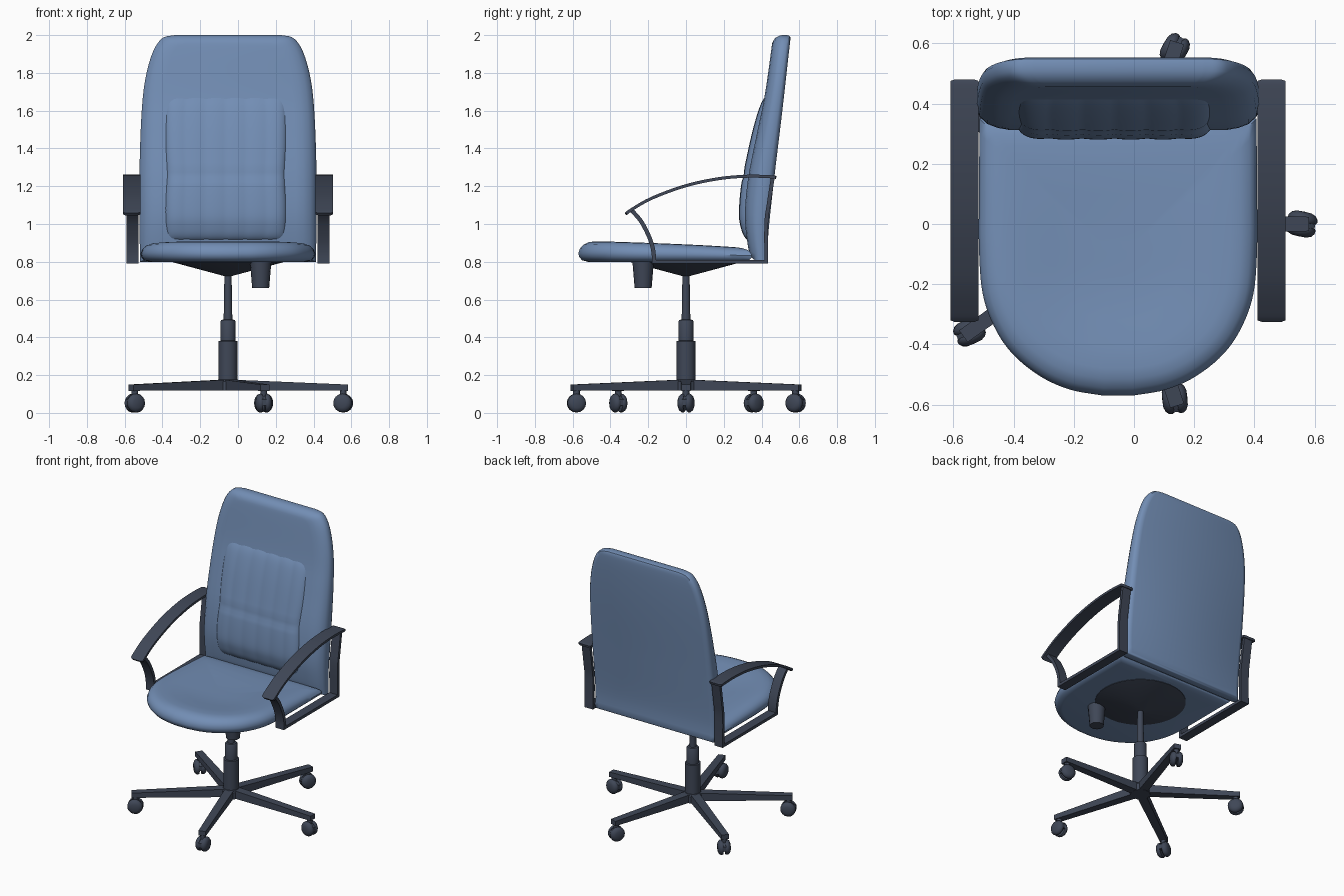
import bpy, bmesh, math
from mathutils import Matrix, Vector

if "Cube" in bpy.data.objects:
    bpy.data.objects.remove(bpy.data.objects["Cube"])

CX = -0.053  # chair axis in x


def material(name, rgb):
    m = bpy.data.materials.new(name)
    m.diffuse_color = (*rgb, 1)
    m.use_nodes = True
    m.node_tree.nodes["Principled BSDF"].inputs["Base Color"].default_value = m.diffuse_color
    return m


BLUE = material("blue_fabric", (0.17, 0.27, 0.46))
DARK = material("dark_plastic", (0.05, 0.063, 0.095))


def build(name, verts, faces, mat, angle=40):
    me = bpy.data.meshes.new(name)
    me.from_pydata([tuple(v) for v in verts], [], faces)
    bm = bmesh.new()
    bm.from_mesh(me)
    bmesh.ops.remove_doubles(bm, verts=bm.verts, dist=1e-5)
    bmesh.ops.recalc_face_normals(bm, faces=bm.faces)
    bm.to_mesh(me)
    bm.free()
    me.materials.append(mat)
    ob = bpy.data.objects.new(name, me)
    bpy.context.collection.objects.link(ob)
    bpy.ops.object.select_all(action='DESELECT')
    ob.select_set(True)
    bpy.context.view_layer.objects.active = ob
    bpy.ops.object.shade_smooth_by_angle(angle=math.radians(angle))
    return ob


def smooth(pts, n=5):
    """Catmull-Rom curve through 2D points."""
    p = [Vector(q) for q in pts]
    p = [2 * p[0] - p[1]] + p + [2 * p[-1] - p[-2]]
    out = []
    for i in range(1, len(p) - 2):
        a, b, c, d = p[i - 1:i + 3]
        for k in range(n):
            t = k / n
            out.append(0.5 * (2 * b + (c - a) * t + (2 * a - 5 * b + 4 * c - d) * t * t
                              + (3 * b - a - 3 * c + d) * t ** 3))
    return out + [p[-2]]


def curve(pts):
    """Smoothed lookup function s -> value from (s, value) points."""
    q = smooth(pts, 8)

    def f(s):
        if s <= q[0].x:
            return q[0].y
        for a, b in zip(q, q[1:]):
            if s <= b.x:
                return a.y + (b.y - a.y) * (s - a.x) / (b.x - a.x)
        return q[-1].y
    return f


def slab(name, outline, layers, lo, hi, place, s_ratio, mat):
    """Padded panel: (half width, s) outline, layers of (inset, depth fraction)."""
    n = len(outline)
    W = max(o[0] for o in outline)
    s0, s1 = outline[0][1], outline[-1][1]
    c, H = (s0 + s1) / 2, abs(s1 - s0) / 2
    verts, faces = [], []
    for ins, t in layers:
        row = []
        for w, s in outline:
            s = c + (s - c) * (1 - ins * s_ratio / H)
            row.append((w * (1 - ins / W), s, lo(s) + (hi(s) - lo(s)) * t))
        verts += [place(*r) for r in row] + [place(-w, s, d) for w, s, d in reversed(row)]
    m = 2 * n
    for k in range(len(layers) - 1):
        for i in range(m):
            j = (i + 1) % m
            faces.append((k * m + i, k * m + j, k * m + m + j, k * m + m + i))
    for base in (0, (len(layers) - 1) * m):
        for i in range(n - 1):
            faces.append((base + i, base + i + 1, base + m - 2 - i, base + m - 1 - i))
    return build(name, verts, faces, mat)


def lathe(name, profile, mat, matrix, segs=20):
    verts, faces = [], []
    for r, z in profile:
        for i in range(segs):
            a = math.tau * i / segs
            verts.append(matrix @ Vector((r * math.cos(a), r * math.sin(a), z)))
    for k in range(len(profile) - 1):
        for i in range(segs):
            j = (i + 1) % segs
            faces.append((k * segs + i, k * segs + j, (k + 1) * segs + j, (k + 1) * segs + i))
    return build(name, verts, faces, mat)


def beam(name, matrix, ends):
    """Tapered box along x from two (x, half width, z0, z1) ends."""
    verts = [matrix @ Vector((r, s * w, z)) for r, w, z0, z1 in ends
             for s, z in ((-1, z0), (1, z0), (1, z1), (-1, z1))]
    faces = [(i, (i + 1) % 4, (i + 1) % 4 + 4, i + 4) for i in range(4)] + [(0, 1, 2, 3), (4, 5, 6, 7)]
    return build(name, verts, faces, DARK)


def strip(name, path, x, width, thick, taper=0):
    """Flat strap following a (y, z) path."""
    verts, faces, n = [], [], len(path)
    for i, p in enumerate(path):
        d = (path[min(i + 1, n - 1)] - path[max(i - 1, 0)]).normalized()
        off = Vector((-d.y, d.x)) * thick / 2
        w = width / 2 - (taper if i in (0, n - 1) else 0)
        for sx, so in ((-1, -1), (1, -1), (1, 1), (-1, 1)):
            q = p + off * so
            verts.append((x + sx * w, q.x, q.y))
    for i in range(n - 1):
        for k in range(4):
            l = (k + 1) % 4
            faces.append((4 * i + k, 4 * i + l, 4 * i + 4 + l, 4 * i + 4 + k))
    faces += [(0, 1, 2, 3), tuple(range(4 * n - 4, 4 * n))]
    return build(name, verts, faces, DARK)


# Backrest
back_front = curve([(.8, .345), (.9, .325), (1.05, .312), (1.25, .33), (1.5, .38), (1.7, .42), (2, .462)])
back_rear = curve([(.8, .434), (.95, .436), (1.25, .468), (1.6, .51), (2, .555)])
outline = smooth([(.465, .8), (.469, 1), (.469, 1.25), (.462, 1.5), (.45, 1.68), (.431, 1.8),
                  (.402, 1.9), (.37, 1.96), (.335, 1.99), (.28, 2.0)])
slab("backrest", outline,
     [(.11, 0), (.07, .05), (.035, .15), (.01, .33), (0, .5), (0, .8), (.01, .93), (.035, 1)],
     back_front, back_rear, lambda w, s, d: (CX + w, d, s), 0.4, BLUE)

# Lumbar cushion with vertical channels and a cross seam
cush = curve([(.91, .305), (.97, .292), (1.05, .281), (1.2, .292), (1.35, .321), (1.5, .355), (1.62, .39), (1.69, .418)])
NU, NV = 72, 48
verts, faces = [], []
for j in range(NV + 1):
    v = math.sin(math.pi / 2 * (2 * j / NV - 1))
    z = 1.30 + .39 * v
    for i in range(NU + 1):
        u = math.sin(math.pi / 2 * (2 * i / NU - 1))
        edge = math.sqrt((1 - abs(u) ** 10) * (1 - abs(v) ** 14))
        ripple = .004 * abs(math.sin(3 * math.pi * (u + 1)))
        seam = .008 * math.exp(-((z - 1.26) / .015) ** 2)
        base = back_front(z) + .02
        y = base + (cush(z) + .003 - ripple + seam - base) * edge
        half = .324 - .02 * abs(v) ** 8 - .008 * math.exp(-((z - 1.26) / .1) ** 2)
        verts.append((-.065 + half * u, y, z))
for j in range(NV):
    for i in range(NU):
        a = j * (NU + 1) + i
        faces.append((a, a + 1, a + NU + 2, a + NU + 1))
build("lumbar_cushion", verts, faces, BLUE, 60)

# Seat, gently dished
outline = smooth([(.46, .35), (.462, .1), (.462, -.08), (.45, -.23), (.412, -.34), (.352, -.43),
                  (.26, -.505), (.16, -.55), (.05, -.57)])
seat_top = curve([(-.57, .9), (-.48, .908), (-.2, .9), (.1, .887), (.37, .87)])
slab("seat", outline,
     [(.05, 0), (.02, .08), (.005, .25), (0, .45), (.008, .68), (.025, .86), (.055, .97),
      (.09, 1), (.16, .96), (.25, .86), (.33, .8), (.4, .78)],
     lambda s: .8, seat_top, lambda w, s, d: (CX + w, s, d), 1.0, BLUE)

# Under-seat cone, adjuster knob and gas column
axis = Matrix.Translation((CX, 0, 0))
lathe("seat_mount", [(0, .725), (.022, .725), (.29, .797), (.29, .805), (0, .805)], DARK, axis, 32)
lathe("adjuster_knob", [(0, .66), (.045, .66), (.057, .805), (0, .805)], DARK,
      Matrix.Translation((.12, -.227, 0)), 16)
lathe("column", [(0, .12), (.05, .12), (.05, .38), (.04, .382), (.04, .485), (.035, .492), (.023, .494),
                 (.019, .73), (0, .73)], DARK, axis)
lathe("base_hub", [(0, .118), (.065, .118), (.065, .165), (.05, .178), (0, .178)], DARK, axis, 10)

# Five legs with hooded twin-wheel casters, slightly swivelled
wheel = [(0, .007), (.046, .007), (.05, .013), (.049, .024), (.04, .035), (.025, .041), (0, .042)]
for k in range(5):
    rot = axis @ Matrix.Rotation(math.tau * k / 5, 4, 'Z')
    beam(f"base_leg_{k}", rot, ((.02, .03, .12, .176), (.635, .024, .117, .15)))
    hub = rot @ Matrix.Translation((.61, 0, .052)) @ Matrix.Rotation(math.radians(-12), 4, 'Z')
    lathe(f"caster_stem_{k}", [(0, 0), (.018, 0), (.018, .07), (0, .07)], DARK, hub, 10)
    beam(f"caster_hood_{k}", hub, ((-.045, .015, -.012, .02), (0, .015, -.012, .046)))
    beam(f"caster_hood_front_{k}", hub, ((0, .015, -.012, .046), (.045, .015, -.012, .02)))
    for s in (-1, 1):
        lathe(f"caster_wheel_{k}_{'left' if s < 0 else 'right'}", wheel, DARK,
              hub @ Matrix.Rotation(s * math.pi / 2, 4, 'X'), 16)

# Armrests: curved pad, front post, lower rail and rear post
pad = smooth([(-.32, 1.052), (-.29, 1.075), (-.18, 1.137), (0, 1.203), (.18, 1.241), (.33, 1.253),
              (.45, 1.25), (.478, 1.246)], 4)
front = smooth([(-.285, 1.07), (-.235, 1.01), (-.19, .92), (-.172, .85), (-.17, .79)], 4)
rear = smooth([(.425, .79), (.425, 1.0), (.437, 1.1), (.46, 1.25)], 4)
rail = [Vector((-.18, .8)), Vector((.435, .8))]
for s, side in ((-1, "left"), (1, "right")):
    strip(f"{side}_arm_pad", pad, CX + s * .51, .094, .016, .014)
    strip(f"{side}_arm_front_post", front, CX + s * .505, .064, .022)
    strip(f"{side}_arm_rear_post", rear, CX + s * .505, .064, .02)
    strip(f"{side}_arm_rail", rail, CX + s * .505, .064, .02)
